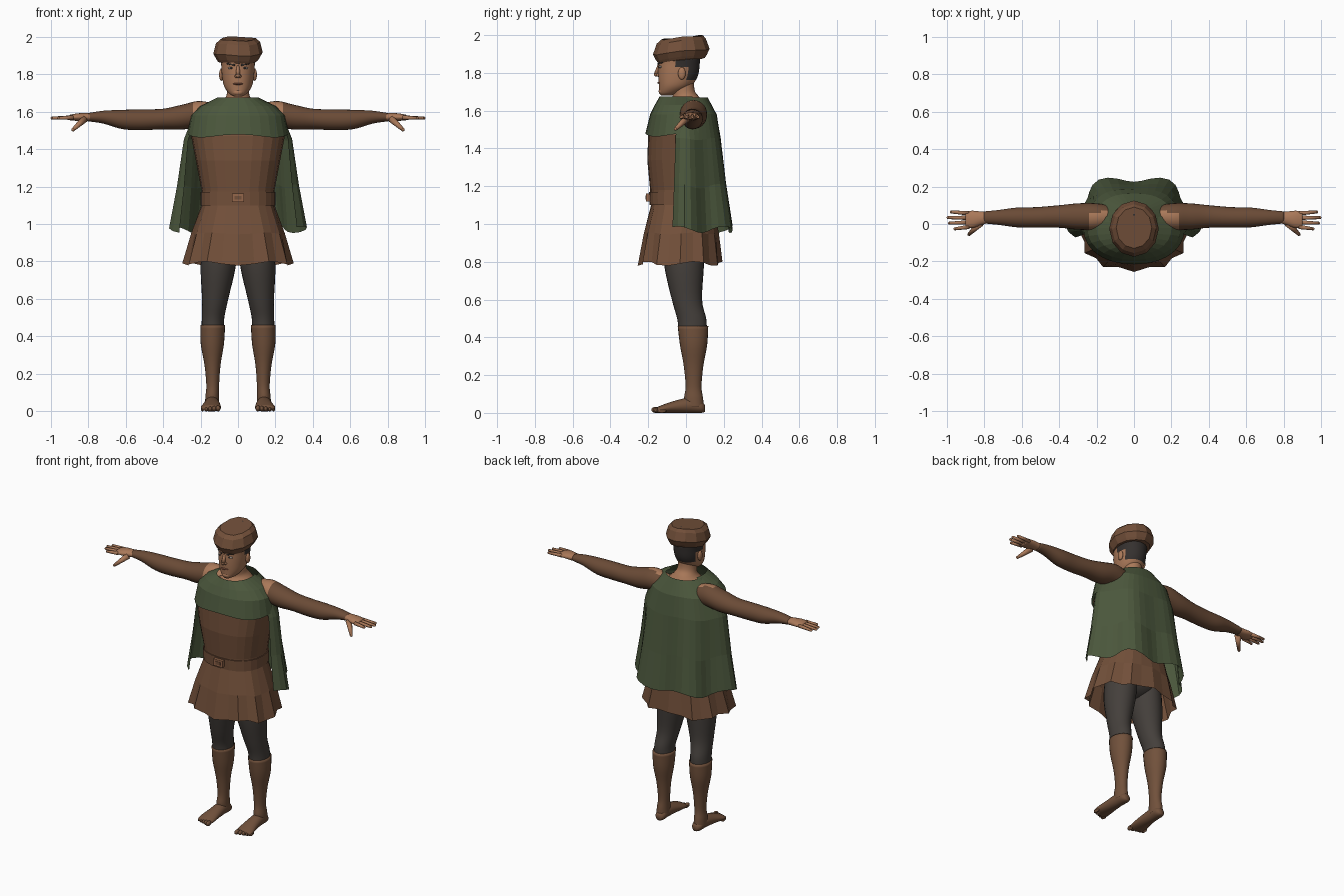
import bpy
import bmesh
from math import cos, sin, pi, copysign, radians
from mathutils import Matrix, Vector

if "Cube" in bpy.data.objects:
    bpy.data.objects.remove(bpy.data.objects["Cube"])


def material(name, *rgb):
    mat = bpy.data.materials.new(name)
    mat.use_nodes = True
    colour = (*rgb, 1)
    mat.diffuse_color = colour
    mat.node_tree.nodes["Principled BSDF"].inputs["Base Color"].default_value = colour
    return mat


BROWN = material("brown cloth", .17, .08, .042)
SLEEVE = material("sleeve brown", .145, .07, .037)
BOOT = material("boot leather", .165, .082, .044)
GREEN = material("green wool", .07, .095, .045)
SKIN = material("skin", .40, .19, .10)
TIGHTS = material("grey tights", .058, .050, .044)
HAIR = material("dark hair", .035, .030, .028)
BUCKLE = material("buckle copper", .30, .135, .07)
EYE = material("eye white", .45, .38, .33)
LIP = material("lip", .27, .10, .06)


def finish(name, bm, mats, smooth=True, mirror=False, paint=None):
    """Turn a bmesh into a named object, painted by face centre."""
    bmesh.ops.recalc_face_normals(bm, faces=bm.faces)
    for face in bm.faces:
        face.smooth = smooth
        if paint:
            face.material_index = paint(face.calc_center_median())
    mesh = bpy.data.meshes.new(name)
    bm.to_mesh(mesh)
    bm.free()
    for mat in mats:
        mesh.materials.append(mat)
    obj = bpy.data.objects.new(name, mesh)
    bpy.context.scene.collection.objects.link(obj)
    if mirror:
        obj.modifiers.new("Mirror", "MIRROR").use_mirror_merge = False
    return obj


def resample(rows, steps):
    """Smooth curve through the cross-sections."""
    out = []
    for i in range(len(rows) - 1):
        quad = (rows[max(i - 1, 0)], rows[i], rows[i + 1], rows[min(i + 2, len(rows) - 1)])
        for s in range(steps):
            t = s / steps
            out.append([b + t * ((c - a) / 2 + t * (a - 2.5 * b + 2 * c - d / 2
                        + t * (1.5 * (b - c) + (d - a) / 2)))
                        for a, b, c, d in zip(*quad)])
    return out + [rows[-1]]


def loft(name, mats, rows, axis="z", n=24, power=1, arc=None, warp=None,
         steps=1, caps=(True, True), **style):
    """Skin elliptic sections (position, centre a, centre b, radius a, radius b), in hundredths."""
    bm = bmesh.new()
    rings = []
    start, end = arc or (0, 360)
    count = n + 1 if arc else n
    for t, ca, cb, ra, rb in resample(rows, steps):
        ring = []
        for i in range(count):
            angle = radians(start + (end - start) * i / n)
            u, v = (copysign(abs(f) ** power, f) for f in (cos(angle), sin(angle)))
            a, b = ca + ra * u, cb + rb * v
            p = Vector({"x": (t, a, b), "y": (a, t, b), "z": (a, b, t)}[axis]) / 100
            ring.append(bm.verts.new(warp(p, angle) if warp else p))
        rings.append(ring)
    for low, high in zip(rings, rings[1:]):
        for i in range(n):
            j = (i + 1) % count
            bm.faces.new((low[i], low[j], high[j], high[i]))
    if not arc:
        for wanted, ring in zip(caps, (rings[0], rings[-1])):
            if wanted:
                bm.faces.new(ring)
    return finish(name, bm, mats, **style)


def add_ball(bm, centre, radii):
    matrix = Matrix.Translation(centre) @ Matrix.Diagonal((*radii, 1))
    bmesh.ops.create_uvsphere(bm, u_segments=16, v_segments=10, radius=1, matrix=matrix)


def ball(name, mat, centre, radii, **style):
    bm = bmesh.new()
    add_ball(bm, centre, radii)
    return finish(name, bm, [mat], **style)


def taper(name, mat, a, b, ra, rb, **style):
    """Tapered rod with a rounded tip."""
    a, b = Vector(a), Vector(b)
    turn = (b - a).to_track_quat("Z", "Y").to_matrix().to_4x4()
    bm = bmesh.new()
    bmesh.ops.create_cone(bm, cap_ends=True, segments=12, radius1=ra, radius2=rb,
                          depth=(b - a).length, matrix=Matrix.Translation((a + b) / 2) @ turn)
    add_ball(bm, b, (rb, rb, rb))
    return finish(name, bm, [mat], **style)


def box(name, mat, centre, size):
    bm = bmesh.new()
    bmesh.ops.create_cube(bm, size=1, matrix=Matrix.Translation(centre) @ Matrix.Diagonal((*size, 1)))
    return finish(name, bm, [mat], smooth=False)


# Legs, boots and bare-toed feet
loft("leg", [TIGHTS], [(95, 9, -1, 9, 11), (78, 10.5, -1, 9.4, 10.5), (60, 12.2, .5, 7, 8),
     (50, 13.3, 3, 6, 7.7), (44, 13.5, 3.5, 6, 7.5)], steps=4, mirror=True)
ball("hips", TIGHTS, (0, -.01, .93), (.18, .13, .12))
loft("boot", [BOOT], [(46, 13.5, 3.7, 6.6, 8.1), (36, 13.7, 4, 6.2, 7.2), (25, 13.6, 4, 4.3, 5.2),
     (14, 13.5, 4, 3.4, 4.2), (8, 13.8, 4, 3.6, 5), (3, 13.8, 4.5, 3.8, 5)], steps=4, mirror=True)
loft("foot", [BOOT], [(10, 13.5, 2.4, 1.6, 1.8), (8, 13.6, 3, 3.3, 3), (2, 13.8, 4, 3.8, 4),
     (-6, 14, 3.2, 4.6, 3.2), (-12, 14.4, 2.2, 5.4, 2.2), (-15, 14.4, 1.6, 5, 1.6)],
     axis="y", steps=3, mirror=True)
for i in range(5):
    size = .016 - .0015 * i
    ball("toe", BOOT, (.106 + .021 * i, -.16 + .008 * i, size), (size * .8, .024, size), mirror=True)


# Tunic with a pleated skirt, belt and buckle
def pleat(p, angle):
    depth = max(0, (1.08 - p.z) / .3)
    k = 1 + .045 * depth * cos(12 * angle)
    return Vector((p.x * k, p.y * k, p.z + .012 * depth * sin(5 * angle)))


loft("tunic", [BROWN], [(79, 0, -3, 28.5, 21.5), (95, 0, -2.5, 24.5, 19.5), (110, 0, -2, 19.5, 16.5),
     (118, 0, -2, 19.5, 17), (134, 0, -3, 22.5, 17.5), (147, 0, -3, 25, 17),
     (157, 0, -2, 22, 14), (163, 0, -1, 10, 9)],
     power=.85, warp=pleat, caps=(False, True), smooth=False)
loft("belt", [BROWN], [(110, 0, -2, 20, 17.3), (117, 0, -2, 20, 17.5)], power=.85, smooth=False)
box("buckle", BUCKLE, (0, -.2, 1.14), (.066, .025, .044))
box("buckle_plate", BROWN, (0, -.213, 1.14), (.036, .004, .02))


# Cape down the back and short shoulder cape in front
def folds(p, angle):
    drop = (1.67 - p.z) / .7
    k = 1 + .10 * drop * cos(6 * angle)
    return Vector((p.x * k, p.y * k, p.z + .018 * drop * cos(6 * angle + 1)))


def hem(p, angle):
    return p + Vector((0, 0, .008 * cos(4 * angle) if p.z < 1.5 else 0))


loft("cape", [GREEN], [(97, 0, 0, 33.5, 25), (120, 0, 0, 30.5, 22), (145, 0, 0, 28, 19),
     (158, 0, 0, 23.5, 16.5), (167, 0, 1, 12, 10.5)],
     arc=(-17, 197), n=28, warp=folds, smooth=False)
loft("shoulder_cape", [GREEN], [(147, 0, -2, 27, 19.5), (158, 0, -2, 25, 17), (163, 0, -2, 20, 14.5),
     (167.5, 0, -2, 11, 12)], arc=(-205, 25), n=18, power=.92, warp=hem, smooth=False)

# Arms with bare shoulder tops, and hands
loft("arm", [SLEEVE, SKIN], [(8, 4, 157, 5, 6), (20, 4, 158.6, 7, 7), (30, 4, 157, 7, 6.6),
     (40, 4, 156, 6, 5.5), (52, 3.5, 155.6, 5.5, 5.5), (62, 3.5, 155.8, 5.3, 5.1),
     (72, 3.5, 157, 4, 3.4), (80, 3.5, 157, 3.2, 2.2)], axis="x", steps=5, mirror=True,
     paint=lambda c: int(c.x < .25 and c.y < .065 and c.z > 1.58))
loft("palm", [SKIN], [(78, 3.5, 157, 3, 2.1), (82, 3, 157, 3.7, 2.2), (86, 2.5, 157, 4.6, 2),
     (90, 2.4, 156.8, 4.4, 1.4)], axis="x", n=16, steps=3, mirror=True)
for i, tip in enumerate((.975, .992, .985, .955)):
    y = .057 - .024 * i
    taper("finger", SKIN, (.88, y, 1.568), (tip, y * 1.25 - .007, 1.565), .012, .008, mirror=True)
taper("thumb", SKIN, (.82, .005, 1.56), (.88, -.055, 1.503), .02, .009, mirror=True)

# Neck and head, with cropped hair on the back and sides
loft("neck", [SKIN], [(157, 0, 0, 16, 11), (163, 0, 0, 11, 9.5), (167, 0, 0, 7, 7.2),
     (171, 0, -1.5, 5.8, 6), (180, 0, -2, 5.8, 6.4)], steps=4)
loft("head", [SKIN, HAIR], [(168, 0, -10.5, 2, 2.6), (169.5, 0, -8.5, 4.6, 5.5),
     (173, 0, -5.8, 7.2, 8.5), (178, 0, -4.3, 8.4, 10.4), (184, 0, -3.8, 8.9, 11),
     (190, 0, -3.6, 8.9, 10.6), (195, 0, -3, 5, 6)], n=40, power=.95, steps=6,
     paint=lambda c: int((c.y > .005 and c.z > 1.765) or (c.y > -.055 and c.z > 1.825)))
ball("ear", SKIN, (.089, -.022, 1.797), (.012, .02, .033), mirror=True)
taper("nose", SKIN, (0, -.142, 1.845), (0, -.157, 1.793), .007, .013)
ball("nostril", SKIN, (.011, -.147, 1.788), (.008, .011, .008), mirror=True)
ball("chin", SKIN, (0, -.125, 1.702), (.03, .02, .018))
ball("eye", EYE, (.036, -.134, 1.832), (.017, .010, .007), mirror=True)
ball("iris", HAIR, (.036, -.142, 1.832), (.006, .004, .006), mirror=True)
taper("eyebrow", HAIR, (.016, -.145, 1.848), (.058, -.126, 1.856), .006, .004, mirror=True)
ball("mouth", LIP, (0, -.140, 1.748), (.026, .012, .006))


# Soft faceted cap, a little higher at the back, with a stalk on top
def tilt(p, angle):
    return p + Vector((0, 0, .1 * p.y + .004 * cos(3 * angle)))


loft("hat", [BROWN], [(187, 0, -2.5, 10.5, 12.5), (188.5, 0, -2.5, 11.5, 13.5),
     (191.5, 0, -2.5, 13.2, 15), (197, 0, -2.5, 11.8, 13), (199, 0, -2, 9.5, 11)],
     n=12, warp=tilt, smooth=False)
taper("hat_stalk", HAIR, (0, .05, 1.97), (0, .05, 1.982), .018, .014)
